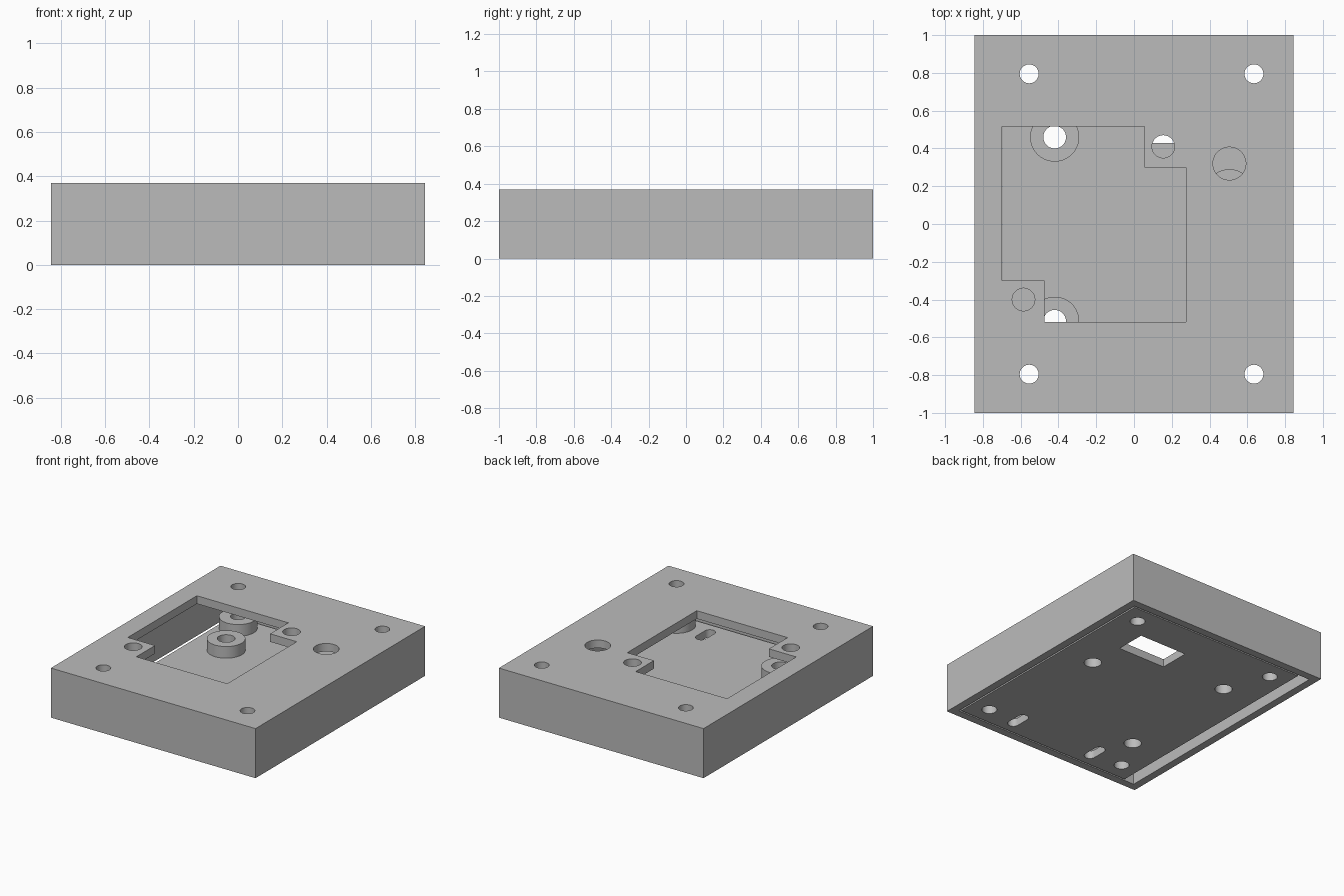
import bpy, bmesh, math

if "Cube" in bpy.data.objects:
    bpy.data.objects.remove(bpy.data.objects["Cube"])

gray = bpy.data.materials.new("plain_gray")
gray.diffuse_color = (0.5, 0.5, 0.5, 1)
gray.use_nodes = True
gray.node_tree.nodes["Principled BSDF"].inputs["Base Color"].default_value = gray.diffuse_color


def prism(bm, pts, z0, z1):
    """Extrude a flat outline from z0 to z1."""
    f = bm.faces.new([bm.verts.new((x, y, z0)) for x, y in pts])
    r = bmesh.ops.extrude_face_region(bm, geom=[f])
    vs = [v for v in r["geom"] if isinstance(v, bmesh.types.BMVert)]
    bmesh.ops.translate(bm, verts=vs, vec=(0, 0, z1 - z0))


def rect(x0, x1, y0, y1):
    return [(x0, y0), (x1, y0), (x1, y1), (x0, y1)]


def slot(x, y, r, half=0.0, n=48):
    """Circle outline, stretched along y by half when it is a slot."""
    pts = []
    for i in range(n):
        a = 2 * math.pi * (i + 0.5) / n
        s = math.sin(a)
        pts.append((x + r * math.cos(a), y + r * s + math.copysign(half, s)))
    return pts


def make(name, solids):
    bm = bmesh.new()
    for pts, z0, z1 in solids:
        prism(bm, pts, z0, z1)
    bmesh.ops.recalc_face_normals(bm, faces=bm.faces)
    me = bpy.data.meshes.new(name)
    bm.to_mesh(me)
    bm.free()
    me.materials.append(gray)
    ob = bpy.data.objects.new(name, me)
    bpy.context.collection.objects.link(ob)
    return ob


def boolean(ob, solids, op="DIFFERENCE"):
    tool = make("cutter", solids)
    tool.hide_render = True
    m = ob.modifiers.new("bool", "BOOLEAN")
    m.operation, m.object, m.solver = op, tool, "EXACT"
    bpy.context.view_layer.objects.active = ob
    bpy.ops.object.modifier_apply(modifier=m.name)
    bpy.data.objects.remove(tool)


def smooth(ob):
    bpy.ops.object.select_all(action="DESELECT")
    ob.select_set(True)
    bpy.context.view_layer.objects.active = ob
    bpy.ops.object.shade_smooth_by_angle(angle=math.radians(30))


H, TOP, BASE, POST = 0.37, 0.31, 0.06, 0.147
corners = [(x, y) for x in (-0.555, 0.635) for y in (-0.795, 0.795)]
mounts = [(-0.42, 0.46), (-0.42, -0.515), (0.505, 0.16)]

# Cover: open-bottomed box with a stepped window and holes in its top
cover = make("cover", [(rect(-0.845, 0.845, -1, 1), 0, H)])
boolean(cover, [(rect(-0.787, 0.787, -0.942, 0.942), -0.1, TOP)])
window = [(-0.7, 0.515), (-0.7, -0.3), (-0.475, -0.3), (-0.475, -0.52),
          (0.275, -0.52), (0.275, 0.3), (0.055, 0.3), (0.055, 0.515)]
top_holes = [slot(x, y, 0.05) for x, y in corners]
top_holes += [slot(0.155, 0.41, 0.06), slot(-0.585, -0.4, 0.06),
              slot(0.505, 0.32, 0.087)]
boolean(cover, [(p, 0.2, 0.5) for p in [window] + top_holes])
smooth(cover)

# Base plate: sits inside the rim, with standoffs, slots and a connector opening
base = make("base_plate", [(rect(-0.695, 0.775, -0.93, 0.93), 0, BASE)])
boolean(base, [(slot(x, y, 0.13), 0.03, POST) for x, y in corners + mounts], "UNION")
cuts = [slot(x, y, 0.052) for x, y in corners]
cuts += [slot(x, y, 0.06) for x, y in mounts]
cuts += [slot(x, -0.783, 0.04, 0.05) for x in (0.387, -0.303)]
cuts.append(rect(0.095, 0.49, 0.43, 0.66))
boolean(base, [(p, -0.1, 0.3) for p in cuts])
smooth(base)
